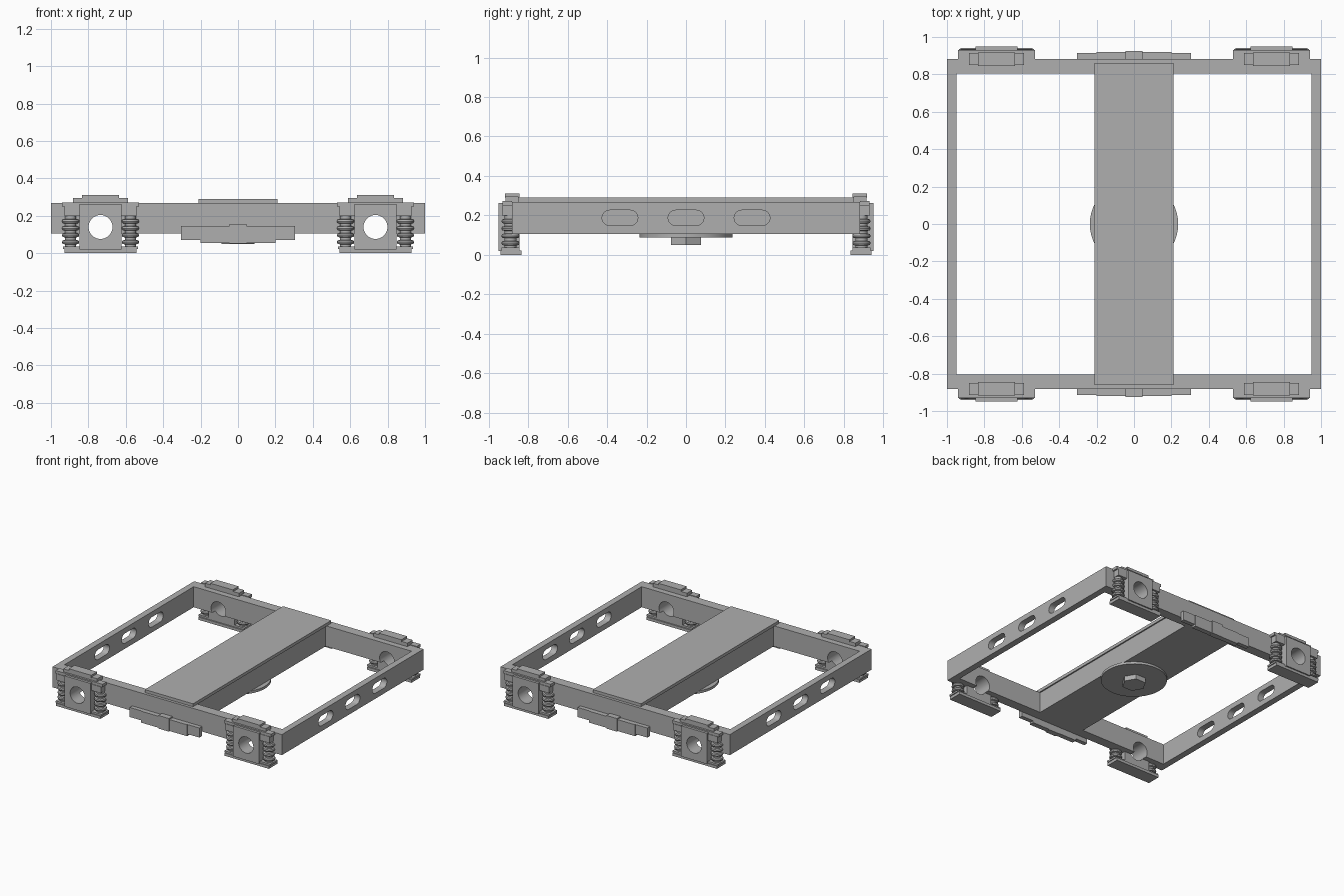
import bpy, bmesh
from math import cos, sin, pi, radians

cube = bpy.data.objects.get("Cube")
if cube:
    bpy.data.objects.remove(cube, do_unlink=True)

steel = bpy.data.materials.new("steel_grey")
GREY = (0.43, 0.43, 0.43, 1)
steel.use_nodes = True
steel.diffuse_color = GREY
steel.node_tree.nodes["Principled BSDF"].inputs["Base Color"].default_value = GREY


def prism(name, points, axis, lo, hi):
    """Extrude a 2D profile along an axis."""
    place = {"x": lambda u, v, w: (w, u, v),
             "y": lambda u, v, w: (u, w, v),
             "z": lambda u, v, w: (u, v, w)}[axis]
    bm = bmesh.new()
    ends = [[bm.verts.new(place(u, v, w)) for u, v in points] for w in (lo, hi)]
    bm.faces.new(ends[0])
    bm.faces.new(ends[1])
    n = len(points)
    for i in range(n):
        j = (i + 1) % n
        bm.faces.new((ends[0][i], ends[0][j], ends[1][j], ends[1][i]))
    bmesh.ops.recalc_face_normals(bm, faces=bm.faces)
    mesh = bpy.data.meshes.new(name)
    bm.to_mesh(mesh)
    bm.free()
    mesh.materials.append(steel)
    obj = bpy.data.objects.new(name, mesh)
    bpy.context.collection.objects.link(obj)
    return obj


def box(name, x, y, z):
    corners = [(x[0], y[0]), (x[1], y[0]), (x[1], y[1]), (x[0], y[1])]
    return prism(name, corners, "z", *z)


def arc(u, v, r, start, end, n):
    angles = [radians(start + (end - start) * i / n) for i in range(n + 1)]
    return [(u + r * cos(a), v + r * sin(a)) for a in angles]


def circle(u, v, r, n=32):
    return arc(u, v, r, 0, 360, n)[:-1]


def select(obj):
    bpy.ops.object.select_all(action="DESELECT")
    obj.select_set(True)
    bpy.context.view_layer.objects.active = obj


def smooth(obj):
    select(obj)
    bpy.ops.object.shade_smooth_by_angle(angle=radians(35))


def cut(obj, cutter):
    """Subtract a cutter and discard it."""
    mod = obj.modifiers.new("cut", "BOOLEAN")
    mod.operation = "DIFFERENCE"
    mod.solver = "EXACT"
    mod.object = cutter
    select(obj)
    bpy.ops.object.modifier_apply(modifier=mod.name)
    bpy.data.objects.remove(cutter, do_unlink=True)


def span(a, b, s):
    """Range from a to b on the side given by sign s."""
    return tuple(sorted((a * s, b * s)))


def around(c, half):
    return (c - half, c + half)


def spring(name, x, y):
    """Stack of coils on a slim core, turned round a vertical axis."""
    profile = [(0, 0.035), (0.03, 0.035)]
    for i in range(4):
        z = 0.047 + i * 0.037
        profile += [(0.03, z), (0.043, z + 0.003), (0.046, z + 0.012),
                    (0.043, z + 0.021), (0.03, z + 0.024)]
    profile += [(0.03, 0.205), (0, 0.205)]
    bm = bmesh.new()
    verts = [bm.verts.new((r, 0, z)) for r, z in profile]
    edges = [bm.edges.new(pair) for pair in zip(verts, verts[1:])]
    bmesh.ops.spin(bm, geom=verts + edges, cent=(0, 0, 0), axis=(0, 0, 1),
                   angle=2 * pi, steps=20)
    bmesh.ops.remove_doubles(bm, verts=bm.verts, dist=0.0005)
    bmesh.ops.recalc_face_normals(bm, faces=bm.faces)
    mesh = bpy.data.meshes.new(name)
    bm.to_mesh(mesh)
    bm.free()
    mesh.materials.append(steel)
    obj = bpy.data.objects.new(name, mesh)
    obj.location = (x, y, 0)
    bpy.context.collection.objects.link(obj)
    smooth(obj)


RAIL_Z = (0.105, 0.267)
AXLE_X = 0.735


def axle_hole(x):
    return prism("axle_cutter", circle(x, 0.14, 0.064), "y", -1.1, 1.1)


# Long side rails with three rounded slots
for s, side in ((1, "left"), (-1, "right")):
    rail = box(side + "_rail", span(0.95, 1, s), (-0.805, 0.805), RAIL_Z)
    for y in (-0.335, 0, 0.335):
        slot = (arc(y + 0.052, 0.187, 0.039, -90, 90, 10)
                + arc(y - 0.052, 0.187, 0.039, 90, 270, 10))
        cut(rail, prism("slot_cutter", slot, "x", *span(0.9, 1.1, s)))
    smooth(rail)

for t, end in ((-1, "front"), (1, "back")):
    # End rail with axle holes
    rail = box(end + "_rail", (-1, 1), span(0.805, 0.882, t), RAIL_Z)
    for s in (-1, 1):
        cut(rail, axle_hole(AXLE_X * s))
    smooth(rail)

    # Stepped plate at the middle of the end rail
    box(end + "_plate_wide", (-0.304, 0.304), span(0.882, 0.915, t), (0.07, 0.145))
    box(end + "_plate_narrow", (-0.2, 0.2), span(0.882, 0.92, t), (0.055, 0.145))
    box(end + "_plate_boss", (-0.046, 0.046), span(0.882, 0.926, t), (0.052, 0.155))

    for s, side in ((1, "left"), (-1, "right")):
        name = end + "_" + side + "_"
        x = AXLE_X * s
        # Axle box
        axle_box = box(name + "axle_box", around(x, 0.112), span(0.845, 0.95, t), (0.02, 0.262))
        cut(axle_box, axle_hole(x))
        smooth(axle_box)
        # Foot and spring seats
        box(name + "foot", around(x, 0.193), span(0.835, 0.94, t), (0, 0.022))
        box(name + "spring_seat", around(x, 0.2), span(0.845, 0.935, t), (0.022, 0.036))
        # Stepped top caps
        for k in (-1, 1):
            wing = x + k * 0.15
            box(name + "spring_bracket", around(wing, 0.043), span(0.882, 0.934, t), (0.2, 0.25))
            spring(name + "spring", x + k * 0.16, 0.89 * t)
        box(name + "shoulder", around(x, 0.205), span(0.882, 0.93, t), (0.25, 0.272))
        box(name + "cap_lower", around(x, 0.148), span(0.85, 0.915, t), (0.262, 0.295))
        box(name + "cap_upper", around(x, 0.098), span(0.845, 0.918, t), (0.29, 0.31))

# Centre beam with its top plate
box("centre_beam", (-0.2, 0.2), (-0.806, 0.806), RAIL_Z)
box("beam_top_plate", (-0.21, 0.21), (-0.86, 0.86), (0.266, 0.29))

# Pivot disc and hexagonal nut
smooth(prism("pivot_disc", circle(0, 0, 0.236, 48), "z", 0.088, 0.108))
prism("pivot_nut", circle(0, 0, 0.087, 6), "z", 0.05, 0.09)
